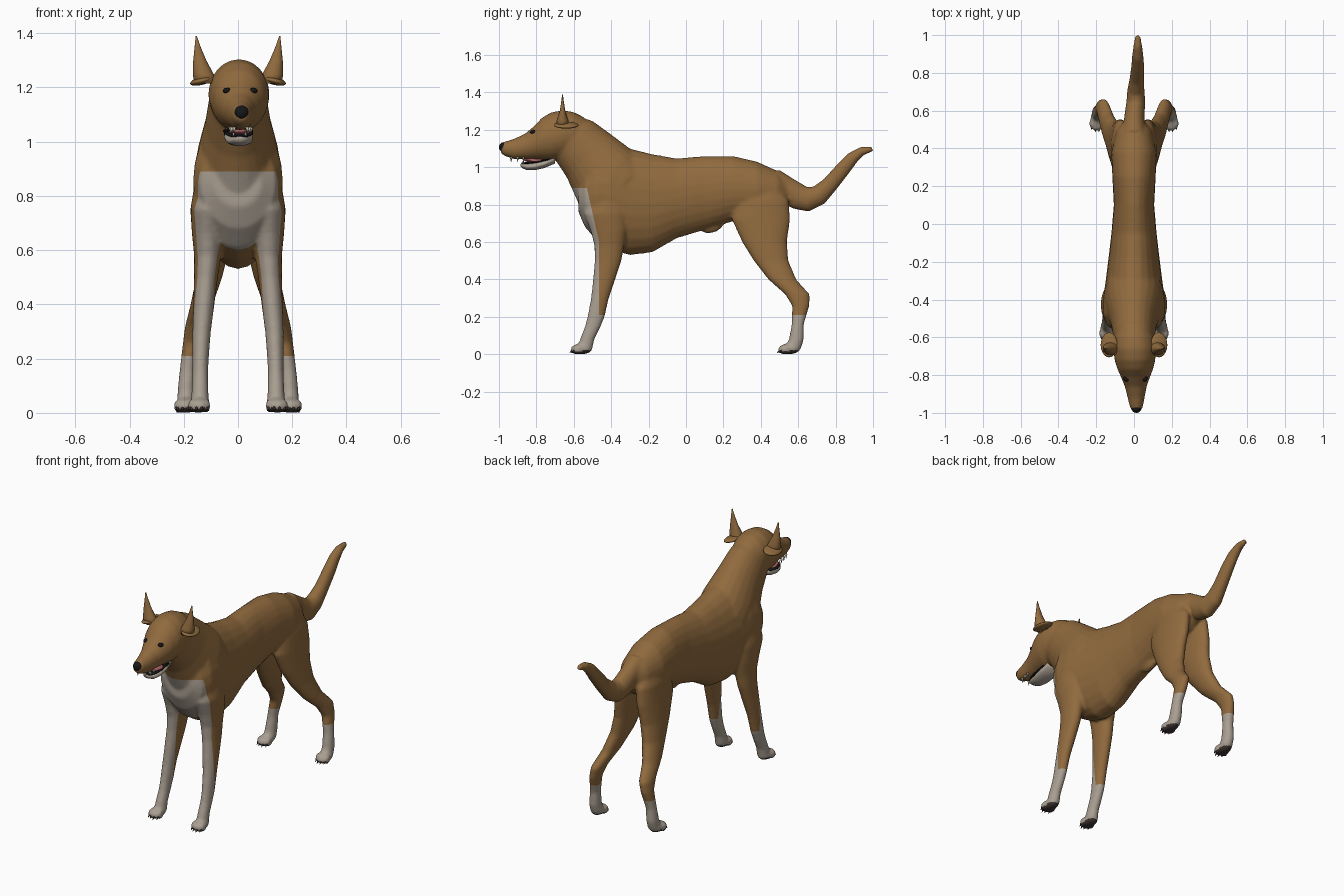
import bpy, bmesh, math
from mathutils import Vector, Matrix

cube = bpy.data.objects.get("Cube")
if cube:
    bpy.data.objects.remove(cube, do_unlink=True)


def material(name, r, g, b):
    mat = bpy.data.materials.new(name)
    mat.use_nodes = True
    mat.diffuse_color = (r, g, b, 1)
    shader = mat.node_tree.nodes["Principled BSDF"]
    shader.inputs["Base Color"].default_value = (r, g, b, 1)
    shader.inputs["Roughness"].default_value = 0.8
    return mat


TAN = material("tan coat", 0.28, 0.145, 0.048)
WHITE = material("pale coat", 0.40, 0.345, 0.285)
BLACK = material("black", 0.008, 0.008, 0.009)
PAD = material("dark pad", 0.045, 0.034, 0.03)
PINK = material("mouth pink", 0.45, 0.13, 0.13)
IVORY = material("tooth ivory", 0.55, 0.52, 0.44)

Y, Z = Vector((0, 1, 0)), Vector((0, 0, 1))


def loft(bm, sections, up=None, sides=24):
    """Elliptical rings (x, y, z, half width, half depth) joined in a tube."""
    centres = [Vector(s[:3]) for s in sections]
    rings = []
    for i, (c, s) in enumerate(zip(centres, sections)):
        path = centres[min(i + 1, len(centres) - 1)] - centres[max(i - 1, 0)]
        axis = up or Vector((0, -path.z, path.y)).normalized()
        ring = []
        for k in range(sides):
            a = math.tau * k / sides
            ring.append(bm.verts.new(c + Vector((s[3] * math.cos(a), 0, 0)) + axis * s[4] * math.sin(a)))
        rings.append(ring)
    for a, b in zip(rings, rings[1:]):
        for k in range(sides):
            n = (k + 1) % sides
            bm.faces.new((a[k], a[n], b[n], b[k]))
    bm.faces.new(rings[0][::-1])
    bm.faces.new(rings[-1])


def along(rows, lean=0):
    """Rows (y, top, bottom, half width) turned into upright sections."""
    start = rows[0][0]
    return [(lean * abs(y - start), y, (t + b) / 2, w, (t - b) / 2) for y, t, b, w in rows]


def down(rows, side):
    """Rows (z, front, back, x, half width) turned into level sections."""
    return [(side * x, (f + b) / 2, z, w, (b - f) / 2) for z, f, b, x, w in rows]


def ball(bm, place, size, turn=0, axis='Z'):
    m = Matrix.Translation(place) @ Matrix.Rotation(turn, 4, axis) @ Matrix.Diagonal((*size, 1))
    bmesh.ops.create_uvsphere(bm, u_segments=20, v_segments=12, radius=1, matrix=m)


def spike(bm, base, tip, radius):
    base, tip = Vector(base), Vector(tip)
    way = tip - base
    m = Matrix.Translation((base + tip) / 2) @ way.to_track_quat('Z', 'Y').to_matrix().to_4x4()
    bmesh.ops.create_cone(bm, cap_ends=True, segments=8, radius1=radius, radius2=0, depth=way.length, matrix=m)


def finish(name, bm, *mats):
    bmesh.ops.recalc_face_normals(bm, faces=bm.faces[:])
    mesh = bpy.data.meshes.new(name)
    bm.to_mesh(mesh)
    bm.free()
    for mat in mats:
        mesh.materials.append(mat)
    for p in mesh.polygons:
        p.use_smooth = True
    obj = bpy.data.objects.new(name, mesh)
    bpy.context.collection.objects.link(obj)
    return obj


# Trunk, neck, head and tail
body = bmesh.new()
loft(body, along([
    (.55, .93, .80, .05), (.49, .98, .75, .095), (.38, 1.03, .72, .12), (.25, 1.06, .71, .115),
    (.1, 1.06, .665, .107), (-.05, 1.047, .62, .12), (-.18, 1.07, .545, .135), (-.3, 1.1, .53, .15),
    (-.4, 1.13, .56, .165), (-.48, 1.1, .61, .165), (-.54, 1.02, .68, .14), (-.575, .94, .76, .085)]), Z)
loft(body, [(0, -.36, .88, .155, .2), (0, -.43, .945, .152, .203), (0, -.52, 1.06, .122, .165),
            (0, -.6, 1.145, .108, .143), (0, -.66, 1.185, .1, .12)], Vector((0, .7, .72)))
loft(body, along([
    (-.55, 1.27, 1.08, .085), (-.6, 1.295, 1.06, .105), (-.66, 1.305, 1.045, .113), (-.72, 1.294, 1.035, .108),
    (-.77, 1.265, 1.04, .094), (-.81, 1.222, 1.043, .077), (-.86, 1.18, 1.043, .058),
    (-.92, 1.152, 1.043, .045), (-.97, 1.137, 1.06, .034), (-.99, 1.125, 1.075, .022)], .03), Z)
loft(body, [(0, .46, .94, .06, .06), (0, .54, .88, .055, .068), (.005, .6, .842, .052, .07),
            (.01, .65, .828, .05, .066), (.01, .71, .85, .045, .055), (.015, .77, .908, .038, .044),
            (.02, .84, .992, .034, .04), (.02, .89, 1.05, .03, .034), (.02, .94, 1.086, .024, .024),
            (.02, .998, 1.098, .014, .014)])
ball(body, (0, .14, .68), (.025, .06, .03), .3, 'X')

# Legs and paws
FRONT = [(.88, -.52, -.32, .085, .07), (.75, -.545, -.31, .11, .066), (.66, -.51, -.315, .112, .058),
         (.58, -.49, -.33, .112, .05), (.5, -.488, -.345, .118, .044), (.4, -.497, -.378, .126, .039),
         (.3, -.508, -.412, .134, .034), (.2, -.527, -.435, .138, .03), (.15, -.54, -.455, .139, .029),
         (.08, -.567, -.49, .14, .031), (.03, -.58, -.5, .14, .034)]
HIND = [(.9, .3, .5, .05, .05), (.82, .26, .55, .065, .056), (.72, .245, .557, .074, .056),
        (.6, .3, .54, .088, .054), (.5, .362, .548, .106, .048), (.4, .44, .59, .134, .041),
        (.32, .53, .662, .16, .035), (.26, .567, .66, .172, .031), (.16, .565, .63, .186, .029),
        (.08, .55, .63, .191, .032), (.03, .53, .615, .191, .034)]
claws = bmesh.new()
for side in (-1, 1):
    for rows, x, tip in ((FRONT, .143, -.62), (HIND, .195, .49)):
        loft(body, down(rows, side), Y)
        ball(body, (side * x, tip + .065, .03), (.036, .055, .03))
        for k in range(4):
            off = (k - 1.5) * .019
            tx, ty = side * x + off, tip + .024 + abs(off) * .6
            ball(body, (tx, ty, .025), (.0125, .028, .026))
            spike(claws, (tx, ty - .018, .02), (tx, ty - .034, .006), .007)
finish("claws", claws, PAD)

# Blend the forms into one skin, then cut the coat markings
bmesh.ops.recalc_face_normals(body, faces=body.faces[:])
rough = finish("body_form", body)
remesh = rough.modifiers.new("blend", 'REMESH')
remesh.mode, remesh.voxel_size = 'VOXEL', .009
soften = rough.modifiers.new("soften", 'SMOOTH')
soften.factor, soften.iterations = .5, 5
bpy.context.view_layer.update()
skin = bmesh.new()
skin.from_mesh(rough.evaluated_get(bpy.context.evaluated_depsgraph_get()).data)
bpy.data.objects.remove(rough, do_unlink=True)
slope = Vector((0, .29, .065)).normalized()
edge = Vector((0, -.465, .6))
for point, normal in (((0, 0, .21), Z), ((0, 0, .89), Z), (edge, Y), (edge, slope)):
    bmesh.ops.bisect_plane(skin, geom=skin.verts[:] + skin.edges[:] + skin.faces[:],
                           dist=.00001, plane_co=point, plane_no=normal)
skin.normal_update()
for f in skin.faces:
    c = f.calc_center_median()
    bib = c.z < .89 and (c - edge).dot(slope if c.z > .6 else Y) < 0
    f.material_index = 1 if c.z < .21 or bib else 0
    if c.z < .022 and f.normal.z < -.3:
        f.material_index = 2
finish("body", skin, TAN, WHITE, PAD)

# Ears: an upright point over a folded flap
for side, name in ((-1, "right_ear"), (1, "left_ear")):
    ear = bmesh.new()
    loft(ear, [(side * .118, -.66, 1.215, .045, .036), (side * .128, -.66, 1.25, .038, .032),
               (side * .141, -.66, 1.3, .024, .015), (side * .149, -.66, 1.35, .011, .007),
               (side * .154, -.66, 1.39, .002, .002)], Y, 12)
    ball(ear, (side * .132, -.64, 1.225), (.046, .066, .015), side * .25, 'Y')
    finish(name, ear, TAN)

# Nose and eyes
nose = bmesh.new()
ball(nose, (.013, -.974, 1.107), (.027, .026, .027))
finish("nose", nose, BLACK)
eyes = bmesh.new()
for side in (-1, 1):
    ball(eyes, (.008 + side * .048, -.818, 1.188), (.016, .016, .011))
finish("eyes", eyes, BLACK)

# Open mouth: jaw, lips, tongue and teeth
jaw = bmesh.new()
loft(jaw, along([(-.7, 1.06, 1.02, .05), (-.76, 1.04, .995, .054), (-.81, 1.026, .984, .049),
                 (-.85, 1.022, .984, .04), (-.875, 1.022, .995, .026), (-.884, 1.018, 1.004, .014)], .04), Z)
finish("lower_jaw", jaw, WHITE)
lips = bmesh.new()
loft(lips, along([(-.73, 1.048, 1.036, .056), (-.8, 1.034, 1.022, .053), (-.85, 1.028, 1.016, .042),
                  (-.88, 1.025, 1.015, .022)], .04), Z)
finish("lips", lips, BLACK)
tongue = bmesh.new()
ball(tongue, (.006, -.8, 1.034), (.042, .07, .012), -.08, 'X')
finish("tongue", tongue, PINK)
teeth = bmesh.new()
for side in (-1, 1):
    for y, x in ((-.935, .024), (-.9, .033), (-.87, .038)):
        spike(teeth, (.01 + side * x, y, 1.055), (.01 + side * x, y, 1.026), .007)
    spike(teeth, (.006 + side * .022, -.868, 1.018), (.006 + side * .022, -.872, 1.045), .006)
finish("teeth", teeth, IVORY)
